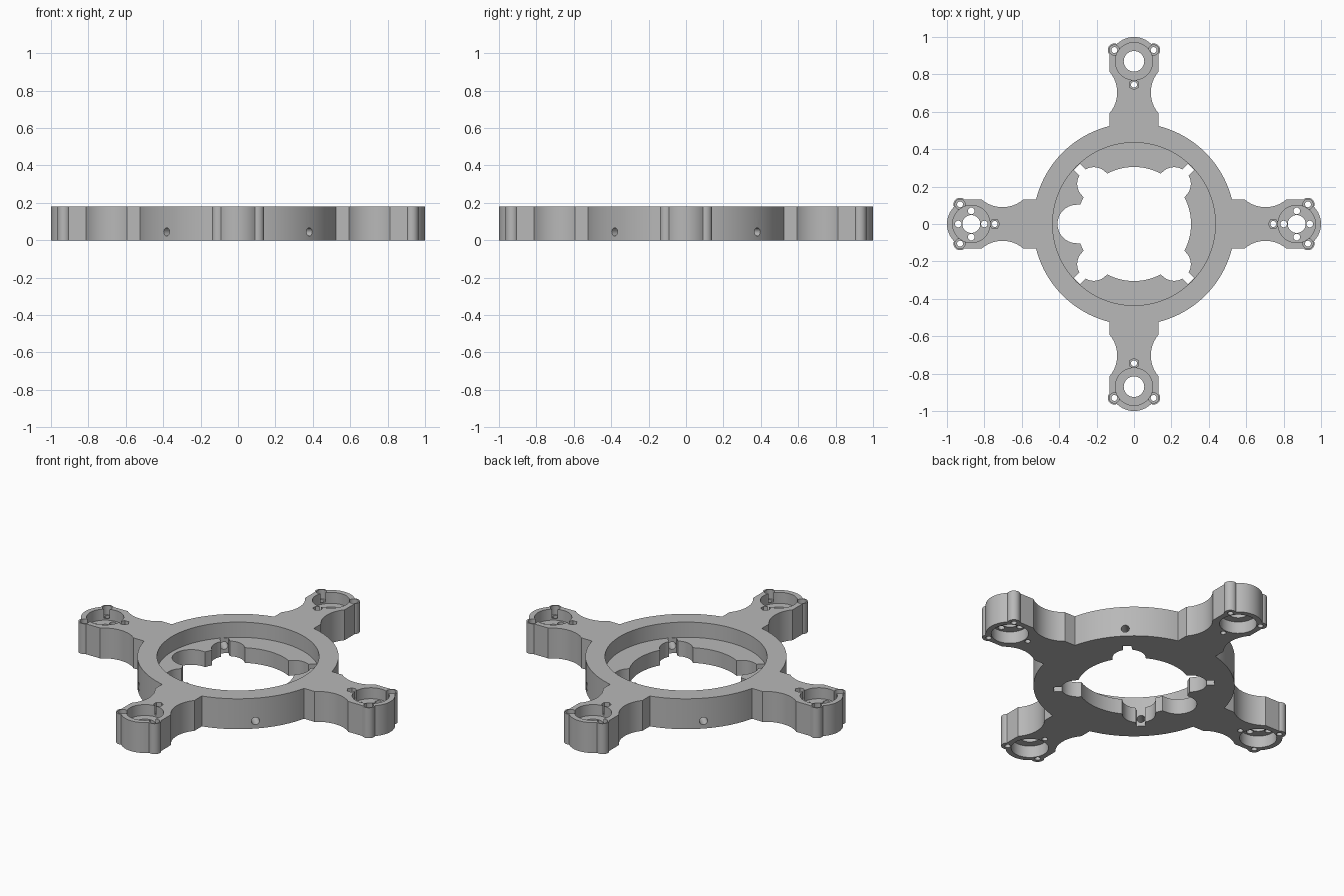
import bpy, bmesh, math
from mathutils import Matrix, Vector

cube = bpy.data.objects.get("Cube")
if cube:
    bpy.data.objects.remove(cube)

HEIGHT, RING_R, FLOOR = 0.18, 0.54, 0.09
ARM_END = 0.87
WEB_LOW, WEB_HIGH = 0.07, 0.115
QUARTERS = [math.radians(90 * i) for i in range(4)]
DIAGONALS = [a + math.radians(45) for a in QUARTERS]


def arc(cx, cy, r, start, end, n):
    """Points along an arc, angles in degrees."""
    angles = [math.radians(start + (end - start) * i / n) for i in range(n + 1)]
    return [(cx + r * math.cos(a), cy + r * math.sin(a)) for a in angles]


def circle(cx, cy, r, n=32):
    return arc(cx, cy, r, 0, 360, n)[:-1]


def turned(points, angle):
    c, s = math.cos(angle), math.sin(angle)
    return [(x * c - y * s, x * s + y * c) for x, y in points]


def prism(bm, points, low, high, matrix=Matrix()):
    """Extrude a closed outline between two heights."""
    verts = [bm.verts.new(matrix @ Vector((x, y, low))) for x, y in points]
    face = bm.faces.new(verts)
    top = bmesh.ops.extrude_face_region(bm, geom=[face])["geom"]
    shift = matrix.to_3x3() @ Vector((0, 0, high - low))
    bmesh.ops.translate(bm, vec=shift, verts=[g for g in top if isinstance(g, bmesh.types.BMVert)])


def make_object(name, bm):
    bmesh.ops.recalc_face_normals(bm, faces=bm.faces[:])
    mesh = bpy.data.meshes.new(name)
    bm.to_mesh(mesh)
    bm.free()
    obj = bpy.data.objects.new(name, mesh)
    bpy.context.collection.objects.link(obj)
    return obj


def cut(prisms):
    """Subtract a group of separate prisms from the frame."""
    bm = bmesh.new()
    for p in prisms:
        prism(bm, *p)
    cutter = make_object("cutter", bm)
    cutter.hide_render = True
    mod = frame.modifiers.new("cut", "BOOLEAN")
    mod.operation, mod.solver, mod.object = "DIFFERENCE", "EXACT", cutter
    bpy.ops.object.modifier_apply(modifier=mod.name)
    bpy.data.objects.remove(cutter)


def on_arms(outline, low, high, angles=QUARTERS):
    return [(turned(outline, a), low, high) for a in angles]


# Outline of half an arm: straight root, concave waist, screw boss, round end
half = [(math.sqrt(RING_R ** 2 - 0.13 ** 2), 0.13)]
waist = math.degrees(math.asin(0.11 / 0.171))
half += arc(0.703, 0.261, 0.171, 270 - waist, 270 + waist, 16)
half += arc(0.93, 0.105, 0.035, 134, -22, 14)
half += arc(ARM_END, 0, 0.13, 43, 0, 8)
arm = [(x, -y) for x, y in half] + half[-2::-1]

# Full frame outline: four arms joined by ring arcs
root = math.degrees(math.asin(0.13 / RING_R))
ring_arc = arc(0, 0, RING_R, root, 90 - root, 24)[1:-1]
outline = []
for angle in QUARTERS:
    outline += turned(arm + ring_arc, angle)
bm = bmesh.new()
prism(bm, outline, 0, HEIGHT)
frame = make_object("four_arm_frame", bm)
bpy.context.view_layer.objects.active = frame
frame.select_set(True)

# Central recess and opening
cut([(circle(0, 0, 0.435, 96), FLOOR, 0.3)])
cut([(circle(0, 0, 0.305, 80), -0.1, 0.2)])

# Rounded lobes around the opening: four diagonal, one wider on the right side
small_lobe = [(0.26, -0.089)] + arc(0.304, 0, 0.089, -90, 90, 20) + [(0.26, 0.089)]
wide_lobe = [(0.26, -0.103)] + arc(0.306, 0, 0.103, -90, 90, 20) + [(0.26, 0.103)]
cut(on_arms(small_lobe, -0.1, 0.15, DIAGONALS) + on_arms(wide_lobe, -0.1, 0.15, [math.pi]))

# Nut slots and radial screw holes on the diagonals
slot = [(0.37, -0.024), (0.432, -0.024), (0.432, 0.024), (0.37, 0.024)]
cut(on_arms(slot, -0.1, 0.15, DIAGONALS))
cut([(circle(0, 0, 0.022, 20), 0.34, 0.65,
      Matrix.Translation((0, 0, 0.045)) @ Matrix.Rotation(a, 4, "Z") @ Matrix.Rotation(math.pi / 2, 4, "Y"))
     for a in DIAGONALS])

# Round pockets above and below a thin web at each arm end
pocket = circle(ARM_END, 0, 0.1, 48)
cut(on_arms(pocket, WEB_HIGH, 0.3) + on_arms(pocket, -0.1, WEB_LOW))

# Shaft holes, with four mounting holes on the two side arms
sides, ends = QUARTERS[::2], QUARTERS[1::2]
holes = on_arms(circle(ARM_END, 0, 0.055), -0.1, 0.3, ends)
holes += on_arms(circle(ARM_END, 0, 0.048), -0.1, 0.3, sides)
for a in QUARTERS:
    mount = circle(ARM_END + 0.07 * math.cos(a), 0.07 * math.sin(a), 0.018, 16)
    holes += on_arms(mount, -0.1, 0.3, sides)
cut(holes)

# Cover screw holes with wider nut seats from the top
screws = [(0.93, 0.105), (0.93, -0.105), (0.745, 0)]
cut([p for x, y in screws for p in on_arms(circle(x, y, 0.016, 16), -0.1, 0.3)])
cut([p for x, y in screws for p in on_arms(circle(x, y, 0.027, 6 if y == 0 else 20), 0.125, 0.3)])

# Plain grey material
grey = bpy.data.materials.new("plain_grey")
grey.use_nodes = True
colour = (0.48, 0.48, 0.48, 1)
grey.diffuse_color = colour
grey.node_tree.nodes["Principled BSDF"].inputs["Base Color"].default_value = colour
frame.data.materials.clear()
frame.data.materials.append(grey)
bpy.ops.object.shade_smooth_by_angle(angle=math.radians(30))
